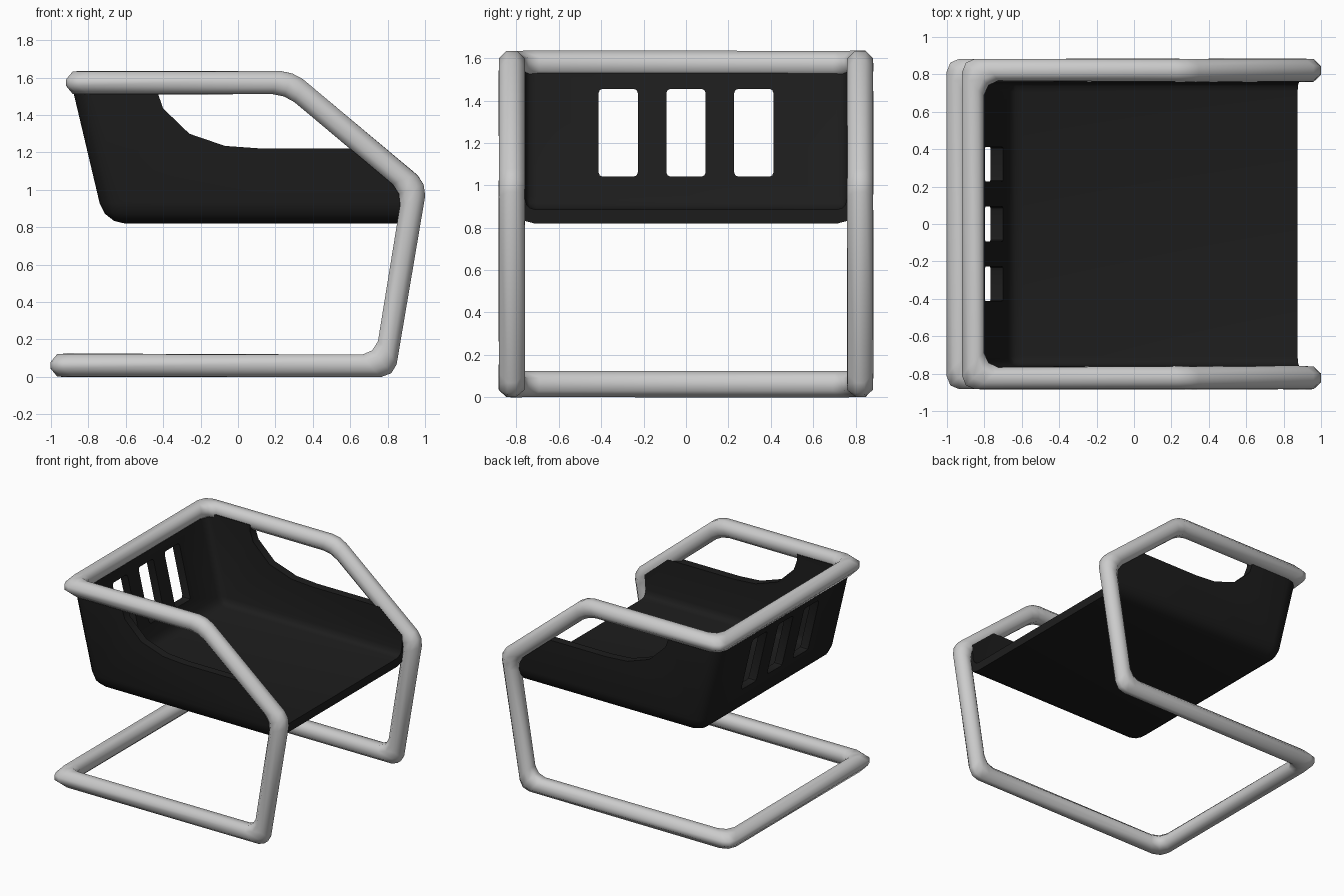
import bpy, bmesh, math
from mathutils import Vector

if "Cube" in bpy.data.objects:
    bpy.data.objects.remove(bpy.data.objects["Cube"])


def link(name, bm):
    bmesh.ops.recalc_face_normals(bm, faces=bm.faces)
    me = bpy.data.meshes.new(name)
    bm.to_mesh(me)
    bm.free()
    ob = bpy.data.objects.new(name, me)
    bpy.context.collection.objects.link(ob)
    return ob


def activate(ob):
    bpy.ops.object.select_all(action='DESELECT')
    ob.select_set(True)
    bpy.context.view_layer.objects.active = ob


def apply_all(ob):
    activate(ob)
    for m in list(ob.modifiers):
        bpy.ops.object.modifier_apply(modifier=m.name)


def prism(name, profile, half):
    """Extrude an (x, z) profile across y."""
    bm = bmesh.new()
    f = bm.faces.new([bm.verts.new((x, -half, z)) for x, z in profile])
    r = bmesh.ops.extrude_face_region(bm, geom=[f])
    bmesh.ops.translate(bm, vec=(0, 2 * half, 0),
                        verts=[v for v in r['geom'] if isinstance(v, bmesh.types.BMVert)])
    return link(name, bm)


def cut(ob, cutter):
    m = ob.modifiers.new("cut", 'BOOLEAN')
    m.operation, m.solver, m.object = 'DIFFERENCE', 'EXACT', cutter
    apply_all(ob)
    bpy.data.objects.remove(cutter)


def mitred_tube(name, path, radius, sides, rounding):
    """Closed tube with mitred corners, each mitre then rounded off."""
    bm = bmesh.new()
    n = len(path)
    pts = [Vector(p) for p in path]
    rings = []
    for i, p in enumerate(pts):
        a = (p - pts[i - 1]).normalized()
        b = (pts[(i + 1) % n] - p).normalized()
        normal = a.cross(b).normalized()        # out of the bend plane
        inward = (b - a).normalized()           # towards the inside of the bend
        stretch = 1 / math.cos(a.angle(b) / 2)
        # the frame's width axis is kept the same for the whole tube by sorting below
        ring = []
        for k in range(sides):
            t = 2 * math.pi * (k + 0.5) / sides
            ring.append(p + radius * (math.cos(t) * normal + math.sin(t) * stretch * inward))
        rings.append(ring)
    # match each ring's start and direction to the previous ring along the segment
    verts = [[bm.verts.new(c) for c in r] for r in rings]
    mitres = []
    for i in range(n):
        j = (i + 1) % n
        d = (pts[j] - pts[i]).normalized()

        def flat(v, o):
            w = v.co - o
            return w - d * w.dot(d)
        match = [min(verts[j], key=lambda q: (flat(q, pts[j]) - flat(v, pts[i])).length)
                 for v in verts[i]]
        for k in range(sides):
            l = (k + 1) % sides
            bm.faces.new((verts[i][k], verts[i][l], match[l], match[k]))
    for r in verts:
        for k in range(sides):
            mitres.append(bm.edges.get((r[k], r[(k + 1) % sides])))
    bmesh.ops.recalc_face_normals(bm, faces=bm.faces)
    bmesh.ops.bevel(bm, geom=mitres, offset=rounding, offset_type='OFFSET',
                    segments=2, profile=0.5, affect='EDGES')
    return link(name, bm)


# Tubular frame: one closed loop, mirrored left to right
side = [(-0.94, 0.062), (0.785, 0.062), (0.944, 1.01), (0.273, 1.573), (-0.857, 1.573)]
loop = [(x, -0.822, z) for x, z in side] + [(x, 0.822, z) for x, z in reversed(side)]
frame = mitred_tube("tube_frame", loop, 0.0665, 8, 0.065)
activate(frame)
bpy.ops.object.shade_smooth_by_angle(angle=math.radians(60))

# Seat shell: open tub with rounded corners and thick walls
seat = prism("seat_shell", [(-0.714, 0.82), (0.875, 0.82), (0.93, 1.56), (-0.889, 1.56)], 0.825)
bm = bmesh.new()
bm.from_mesh(seat.data)
bm.normal_update()
bmesh.ops.delete(bm, geom=[f for f in bm.faces if f.normal.z > 0.9 or f.normal.x > 0.9],
                 context='FACES_ONLY')
folds = [e for e in bm.edges if len(e.link_faces) == 2]
bmesh.ops.bevel(bm, geom=folds, offset=0.11, segments=3, profile=0.5, affect='EDGES')
bm.to_mesh(seat.data)
bm.free()
thick = seat.modifiers.new("thick", 'SOLIDIFY')
thick.thickness, thick.offset, thick.use_even_offset = 0.065, -1, True
apply_all(seat)

# Lowered armrest sides
cut(seat, prism("arm_cutter", [(-0.42, 1.8), (-0.43, 1.52), (-0.4, 1.435), (-0.26, 1.3),
                               (-0.07, 1.235), (0.11, 1.222), (0.69, 1.222),
                               (0.93, 1.015), (1.1, 1.0), (1.1, 1.8)], 1))

# Three slots in the backrest
for y in (-0.32, 0, 0.32):
    bm = bmesh.new()
    bmesh.ops.create_cube(bm, size=1)
    bmesh.ops.scale(bm, vec=(0.5, 0.185, 0.415), verts=bm.verts)
    bmesh.ops.translate(bm, vec=(-0.8, y, 1.248), verts=bm.verts)
    long_edges = [e for e in bm.edges
                  if abs(e.verts[0].co.x - e.verts[1].co.x) > 0.4]
    bmesh.ops.bevel(bm, geom=long_edges, offset=0.02, segments=2, profile=0.5, affect='EDGES')
    cut(seat, link("slot_cutter", bm))

activate(seat)
bpy.ops.object.shade_smooth_by_angle(angle=math.radians(35))
black = bpy.data.materials.new("black_plastic")
black.diffuse_color = (0.012, 0.012, 0.012, 1)
black.use_nodes = True
black.node_tree.nodes["Principled BSDF"].inputs["Base Color"].default_value = black.diffuse_color
seat.data.materials.append(black)
